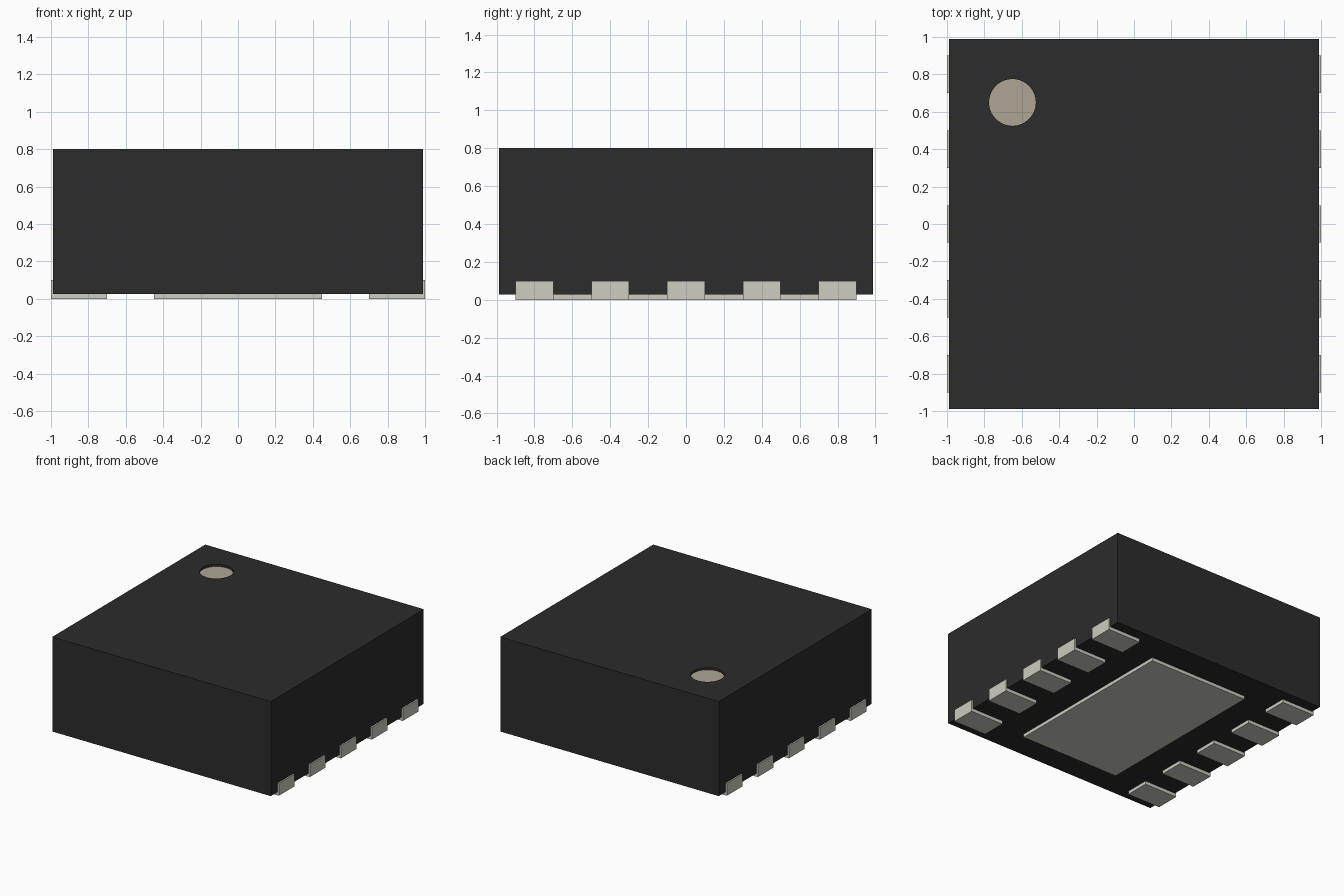
import bpy

if "Cube" in bpy.data.objects:
    bpy.data.objects.remove(bpy.data.objects["Cube"])


def material(name, rgb):
    m = bpy.data.materials.new(name)
    m.diffuse_color = (*rgb, 1)
    m.use_nodes = True
    m.node_tree.nodes["Principled BSDF"].inputs["Base Color"].default_value = m.diffuse_color
    return m


def box(name, x0, x1, y0, y1, z0, z1, mat):
    bpy.ops.mesh.primitive_cube_add(
        size=1, location=((x0 + x1) / 2, (y0 + y1) / 2, (z0 + z1) / 2))
    ob = bpy.context.object
    ob.name = name
    ob.scale = (x1 - x0, y1 - y0, z1 - z0)
    bpy.ops.object.transform_apply(location=False, rotation=False, scale=True)
    ob.data.materials.append(mat)
    return ob


def disc(name, radius, z0, z1, mat):
    bpy.ops.mesh.primitive_cylinder_add(
        vertices=64, radius=radius, depth=z1 - z0, location=(-0.65, 0.65, (z0 + z1) / 2))
    ob = bpy.context.object
    ob.name = name
    ob.data.materials.append(mat)
    return ob


black = material("black_resin", (0.025, 0.025, 0.025))
metal = material("tinned_metal", (0.62, 0.61, 0.54))
beige = material("marker_beige", (0.42, 0.375, 0.30))

HALF, TOP, BASE = 0.988, 0.80, 0.027

# Moulded body with a shallow round recess in one corner
body = box("body", -HALF, HALF, -HALF, HALF, BASE, TOP, black)
cutter = disc("recess_cutter", 0.125, TOP - 0.02, TOP + 0.1, black)
cut = body.modifiers.new("recess", 'BOOLEAN')
cut.operation = 'DIFFERENCE'
cut.solver = 'EXACT'
cut.object = cutter
bpy.context.view_layer.objects.active = body
bpy.ops.object.modifier_apply(modifier=cut.name)
bpy.data.objects.remove(cutter)

# Orientation marker in the recess floor
marker = disc("pin_one_marker", 0.125, TOP - 0.04, TOP - 0.018, beige)
bpy.ops.object.shade_smooth_by_angle()

# Large pad under the middle
box("thermal_pad", -0.45, 0.45, -0.75, 0.75, 0, 0.06, metal)

# Five contacts on each side
for side, label in ((-1, "left"), (1, "right")):
    for i in range(5):
        y = (i - 2) * 0.4
        x0, x1 = sorted((side * 0.7, side * 1.0))
        box(f"{label}_contact_{i + 1}", x0, x1, y - 0.1, y + 0.1, 0, 0.1, metal)
